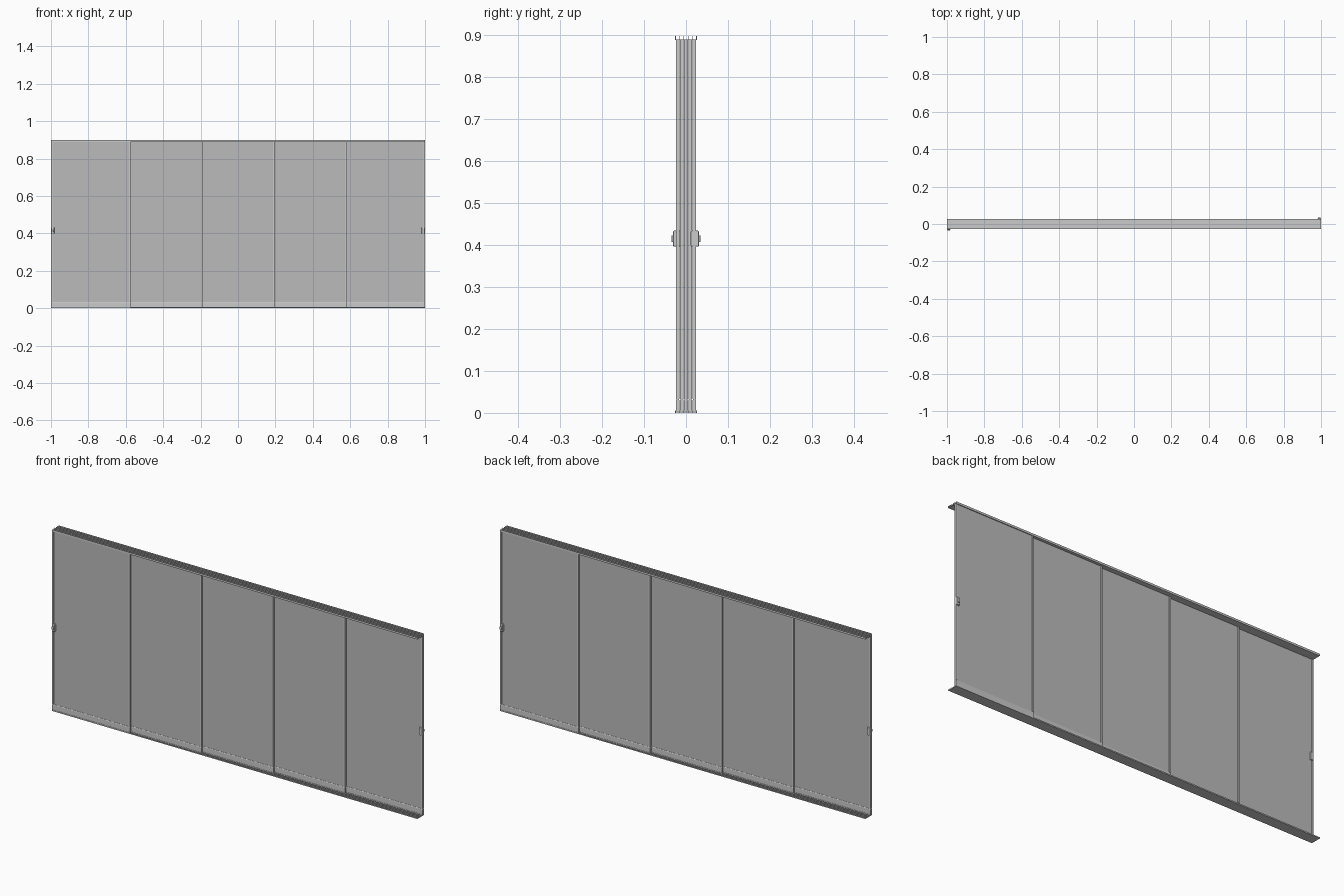
import bpy, bmesh

if "Cube" in bpy.data.objects:
    bpy.data.objects.remove(bpy.data.objects["Cube"])

def link_mesh(name, bm, mat=None):
    bmesh.ops.recalc_face_normals(bm, faces=bm.faces)
    me = bpy.data.meshes.new(name)
    bm.to_mesh(me)
    bm.free()
    ob = bpy.data.objects.new(name, me)
    bpy.context.collection.objects.link(ob)
    if mat:
        me.materials.append(mat)
    return ob

def box(name, x, y, z, mat=None, bevel=0):
    bm = bmesh.new()
    bmesh.ops.create_cube(bm, size=1)
    for v in bm.verts:
        for k, r in enumerate((x, y, z)):
            v.co[k] = r[0] if v.co[k] < 0 else r[1]
    if bevel:
        bmesh.ops.bevel(bm, geom=bm.edges[:], offset=bevel, segments=2,
                        profile=0.5, affect='EDGES')
    return link_mesh(name, bm, mat)

def extrude_profile(name, pts, axis, a, b):
    """Sweep a closed 2D outline along x (points are y, z) or z (points are x, y)."""
    bm = bmesh.new()
    place = lambda p, t: (t, *p) if axis == 'x' else (*p, t)
    face = bm.faces.new([bm.verts.new(place(p, a)) for p in pts])
    res = bmesh.ops.extrude_face_region(bm, geom=[face])
    d = (b - a, 0, 0) if axis == 'x' else (0, 0, b - a)
    bmesh.ops.translate(bm, vec=d, verts=[
        g for g in res['geom'] if isinstance(g, bmesh.types.BMVert)])
    return link_mesh(name, bm)

PITCH, N = 0.01, 5
HALF = 0.026

def track_outline(base, plate, tip):
    """Flat plate with a thin fin at both sides and between the lanes."""
    pts = [(-HALF, base)]
    w = 0.0008
    for i in range(N + 1):
        c = -HALF + w + i * (2 * HALF - 2 * w) / N
        pts += [(c - w, plate), (c - w, tip), (c + w, tip), (c + w, plate)]
    pts.append((HALF, base))
    out = []
    for p in pts:                      # drop the doubled corner points
        if not out or abs(p[0] - out[-1][0]) + abs(p[1] - out[-1][1]) > 1e-6:
            out.append(p)
    return out

# Tracks
extrude_profile("bottom_track", track_outline(0, 0.0015, 0.006), 'x', -1, 1)
extrude_profile("top_track", track_outline(0.888, 0.890, 0.898), 'x', -1, 1)

glass = bpy.data.materials.new("glass")
glass.diffuse_color = (0.5, 0.5, 0.5, 0.5)
glass.use_nodes = True
glass.node_tree.nodes["Principled BSDF"].inputs["Base Color"].default_value = glass.diffuse_color

# Sliding panels, each one lane further back than its left neighbour
seams = [-1, -0.579, -0.195, 0.191, 0.577, 1]
for i in range(N):
    y = (i - 2) * PITCH
    x0 = seams[i] - (0.005 if i else 0)
    x1 = seams[i + 1] + (0.005 if i < N - 1 else 0)
    n = i + 1
    box(f"glass_panel_{n}", (x0 + 0.002, x1 - 0.002), (y - 0.002, y + 0.002),
        (0.02, 0.888), glass)
    # bottom shoe holding the glass, narrowing to its upper lip
    shoe = [(-0.0042, 0.003), (0.0042, 0.003), (0.0042, 0.030), (0.003, 0.033),
            (-0.003, 0.033), (-0.0042, 0.030)]
    extrude_profile(f"bottom_shoe_{n}", [(y + a, z) for a, z in shoe], 'x', x0, x1)
    # U-shaped edge trims on both vertical sides
    for side, x, s in (("left", x0, 1), ("right", x1, -1)):
        u = [(0, -0.0044), (0.008, -0.0044), (0.008, -0.002), (0.002, -0.002),
             (0.002, 0.002), (0.008, 0.002), (0.008, 0.0044), (0, 0.0044)]
        extrude_profile(f"{side}_edge_trim_{n}",
                        [(x + s * a, y + b) for a, b in u], 'z', 0.033, 0.888)

# Handles on the outer edges of the first and last panels, facing outwards
for name, s in (("front", 1), ("back", -1)):
    def part(label, x, y, z, bev):
        box(f"{name}_handle_{label}", sorted(s * v for v in x),
            sorted(s * v for v in y), z, None, bev)
    part("clasp", (-0.999, -0.982), (-0.031, -0.011), (0.396, 0.434), 0.003)
    part("knob", (-0.996, -0.985), (-0.035, -0.030), (0.407, 0.423), 0.0015)
